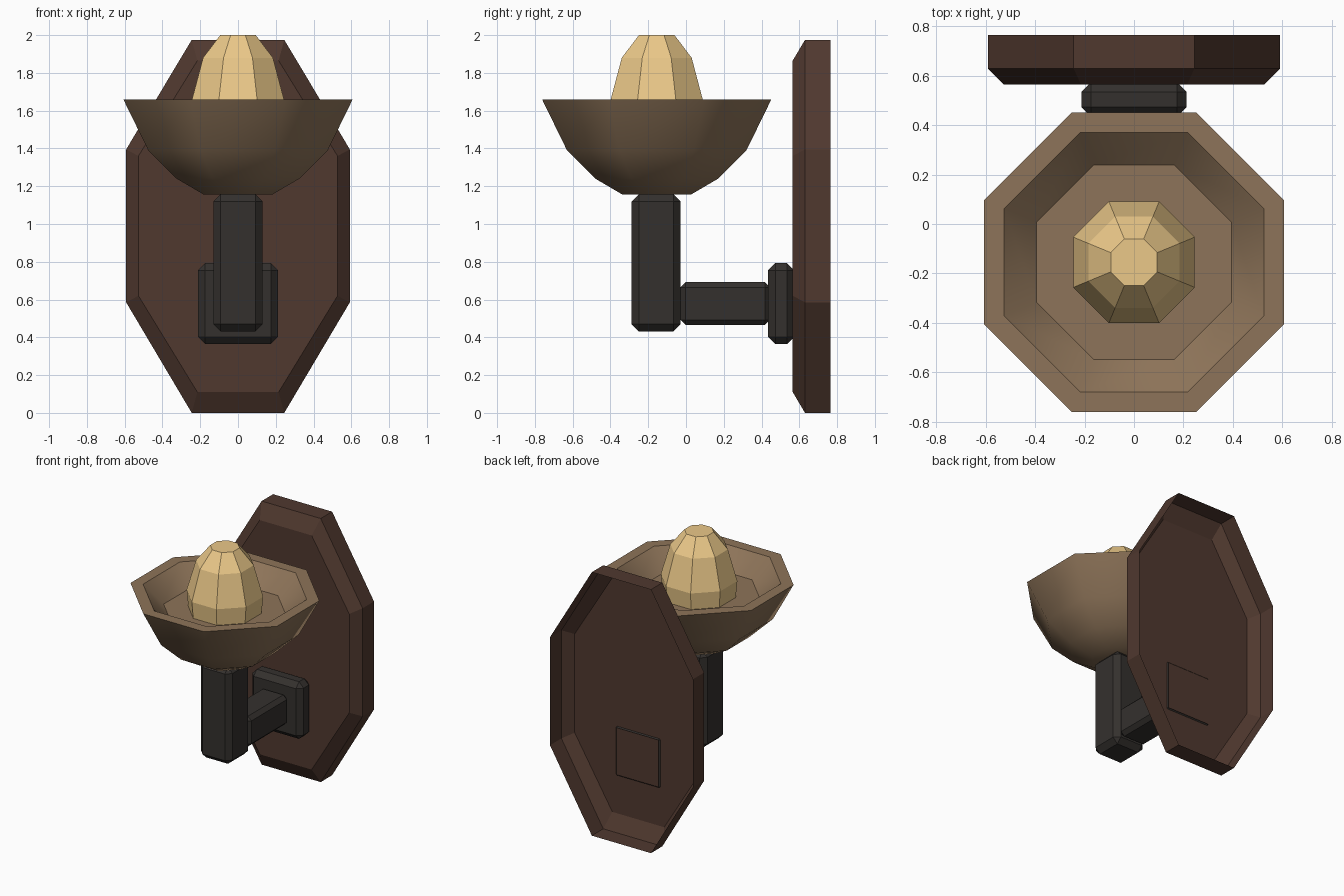
import bpy, bmesh, math
from mathutils import Matrix, Vector

if "Cube" in bpy.data.objects:
    bpy.data.objects.remove(bpy.data.objects["Cube"])


def material(name, rgb):
    m = bpy.data.materials.new(name)
    m.diffuse_color = (*rgb, 1)
    m.use_nodes = True
    m.node_tree.nodes["Principled BSDF"].inputs["Base Color"].default_value = m.diffuse_color
    return m


WOOD = material("dark_wood", (0.080, 0.040, 0.028))
IRON = material("black_iron", (0.034, 0.030, 0.027))
BRASS = material("aged_brass", (0.27, 0.175, 0.10))
GLOW = material("warm_glass", (0.83, 0.58, 0.25))


def finish(name, bm, mat):
    me = bpy.data.meshes.new(name)
    bm.to_mesh(me)
    bm.free()
    me.materials.append(mat)
    ob = bpy.data.objects.new(name, me)
    bpy.context.collection.objects.link(ob)
    return ob


def loft(name, rings, mat, cap_start=True, cap_end=True):
    """Skin a list of equal-length point rings."""
    bm = bmesh.new()
    loops = [[bm.verts.new(p) for p in ring] for ring in rings]
    n = len(loops[0])
    for a, b in zip(loops, loops[1:]):
        for i in range(n):
            j = (i + 1) % n
            bm.faces.new((a[i], a[j], b[j], b[i]))
    if cap_start:
        bm.faces.new(loops[0][::-1])
    if cap_end:
        bm.faces.new(loops[-1])
    bmesh.ops.recalc_face_normals(bm, faces=bm.faces)
    return finish(name, bm, mat)


def octagon(apothem, z, y=-0.155):
    r = apothem / math.cos(math.pi / 8)
    angles = [math.pi / 8 + i * math.pi / 4 for i in range(8)]
    return [(r * math.cos(a), y + r * math.sin(a), z) for a in angles]


def chamfer_box(name, lo, hi, bevel, mat, open_back=False):
    lo, hi = Vector(lo), Vector(hi)
    bm = bmesh.new()
    bmesh.ops.create_cube(bm, size=1, matrix=Matrix.Translation((lo + hi) / 2)
                          @ Matrix.Diagonal((*(hi - lo), 1)))
    bmesh.ops.bevel(bm, geom=bm.edges[:], offset=bevel, offset_type='OFFSET',
                    segments=1, profile=0.5, affect='EDGES')
    if open_back:
        back = [f for f in bm.faces if f.normal.y > 0.99]
        bmesh.ops.delete(bm, geom=back, context='FACES')
    return finish(name, bm, mat)


def plate_ring(y, half, half_end, z0, z1, z2, z3):
    right = [(half_end, y, z0), (half, y, z1), (half, y, z2), (half_end, y, z3)]
    return right + [(-x, yy, z) for x, yy, z in reversed(right)]


# Wall plate: hollow shell, open towards the wall
loft("wall_plate", [
    plate_ring(0.565, 0.527, 0.215, 0.11, 0.62, 1.36, 1.865),
    plate_ring(0.63, 0.592, 0.245, 0.0, 0.585, 1.395, 1.975),
    plate_ring(0.765, 0.592, 0.245, 0.0, 0.585, 1.395, 1.975),
], WOOD, cap_end=False)

# Mount, arm and upright post
chamfer_box("mount_block", (-0.213, 0.435, 0.365), (0.213, 0.573, 0.793), 0.038, IRON, open_back=True)
chamfer_box("arm", (-0.112, -0.03, 0.465), (0.112, 0.445, 0.692), 0.028, IRON)
chamfer_box("post", (-0.13, -0.288, 0.432), (0.13, -0.028, 1.157), 0.038, IRON)

# Bowl: outer curve, flat rim, inner slope and floor
bowl_profile = [(0.18, 1.155), (0.325, 1.24), (0.475, 1.39), (0.607, 1.66),
                (0.526, 1.66), (0.394, 1.525)]
bowl = loft("bowl", [octagon(a, z) for a, z in bowl_profile], BRASS)
bpy.context.view_layer.objects.active = bowl
bowl.select_set(True)
bpy.ops.object.shade_smooth_by_angle(angle=math.radians(42))

# Glass bulb standing on the bowl floor
bulb_profile = [(0.235, 1.52), (0.246, 1.65), (0.185, 1.88), (0.094, 2.0)]
loft("bulb", [octagon(a, z) for a, z in bulb_profile], GLOW)
